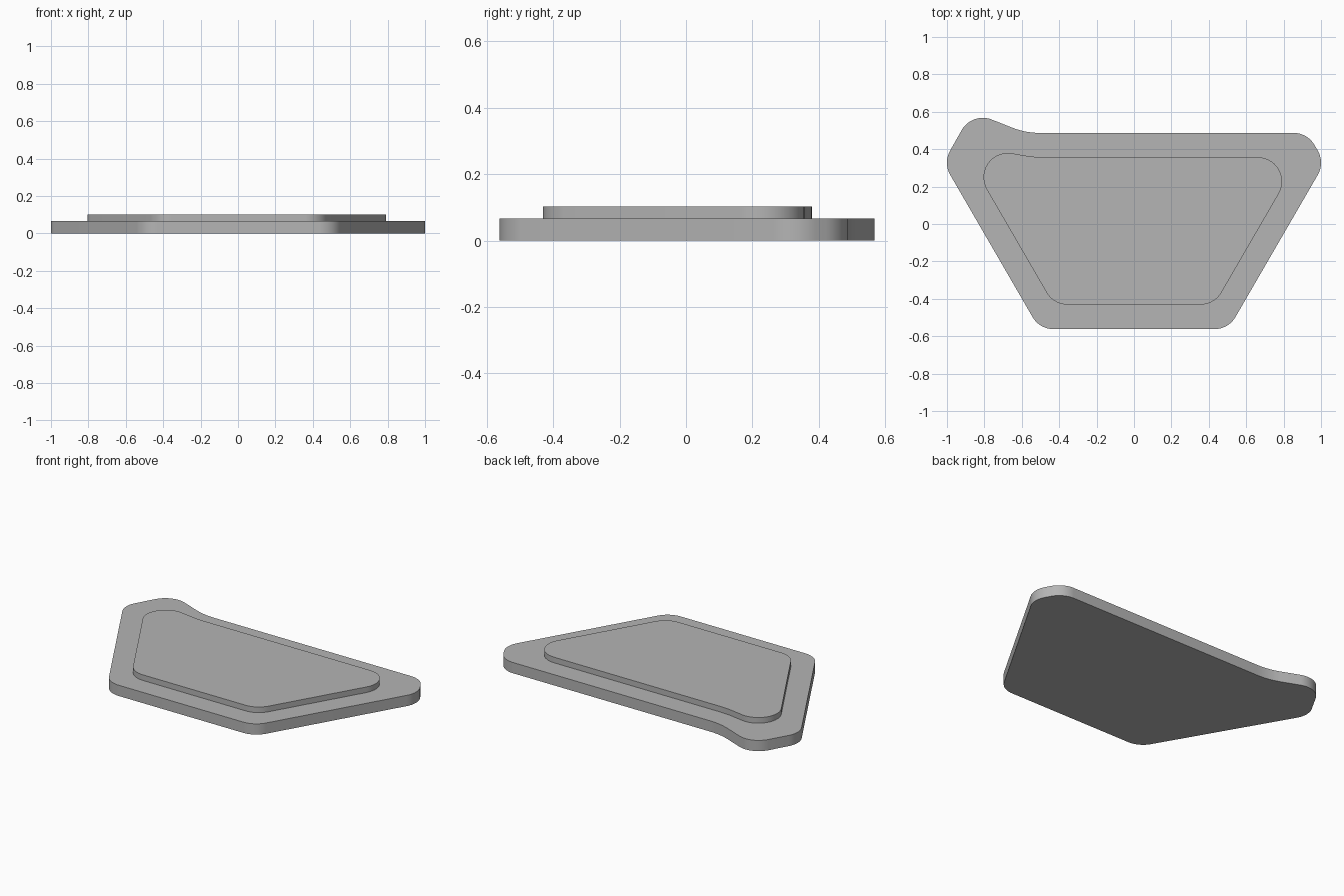
import bpy, bmesh, math
from mathutils import Vector

cube = bpy.data.objects.get("Cube")
if cube:
    bpy.data.objects.remove(cube, do_unlink=True)

grey = bpy.data.materials.new("plain grey")
grey.use_nodes = True
grey.diffuse_color = (0.46, 0.46, 0.46, 1)
grey.node_tree.nodes["Principled BSDF"].inputs["Base Color"].default_value = grey.diffuse_color


def rounded_outline(corners, steps=14):
    """Replace each (x, y, radius) corner with a tangent arc."""
    points = []
    for i, (x, y, radius) in enumerate(corners):
        here = Vector((x, y))
        before = (Vector(corners[i - 1][:2]) - here).normalized()
        after = (Vector(corners[(i + 1) % len(corners)][:2]) - here).normalized()
        half = before.angle(after) / 2
        centre = here + (before + after).normalized() * radius / math.sin(half)
        start = here + before * radius / math.tan(half) - centre
        end = here + after * radius / math.tan(half) - centre
        turn = math.atan2(start.x * end.y - start.y * end.x, start.dot(end))
        for k in range(steps + 1):
            a = turn * k / steps
            c, s = math.cos(a), math.sin(a)
            points.append(centre + Vector((c * start.x - s * start.y,
                                           s * start.x + c * start.y)))
    return points


def plate(name, corners, bottom, top):
    """Extrude a rounded outline into a flat plate."""
    bm = bmesh.new()
    face = bm.faces.new([bm.verts.new((p.x, p.y, bottom)) for p in rounded_outline(corners)])
    result = bmesh.ops.extrude_face_region(bm, geom=[face], use_keep_orig=True)
    raised = [g for g in result["geom"] if isinstance(g, bmesh.types.BMVert)]
    bmesh.ops.translate(bm, verts=raised, vec=(0, 0, top - bottom))
    bmesh.ops.recalc_face_normals(bm, faces=bm.faces[:])
    mesh = bpy.data.meshes.new(name)
    bm.to_mesh(mesh)
    bm.free()
    mesh.materials.append(grey)
    obj = bpy.data.objects.new(name, mesh)
    bpy.context.collection.objects.link(obj)
    bpy.ops.object.select_all(action="DESELECT")
    obj.select_set(True)
    bpy.context.view_layer.objects.active = obj
    bpy.ops.object.shade_smooth_by_angle(angle=math.radians(30))
    return obj


R = 0.13

# Wide base plate with a raised lobe at its back right corner
plate("base_plate", [
    (-0.505, -0.562, R), (0.505, -0.562, R), (1.02, 0.327, R), (0.928, 0.487, R),
    (-0.58, 0.487, 0.4), (-0.866, 0.60, R), (-1.02, 0.327, R),
], 0, 0.067)

# Smaller raised panel following the same outline
plate("raised_panel", [
    (-0.43, -0.431, R), (0.43, -0.431, R), (0.887, 0.357, R),
    (-0.53, 0.357, 0.6), (-0.926, 0.424, R),
], 0.067, 0.102)
